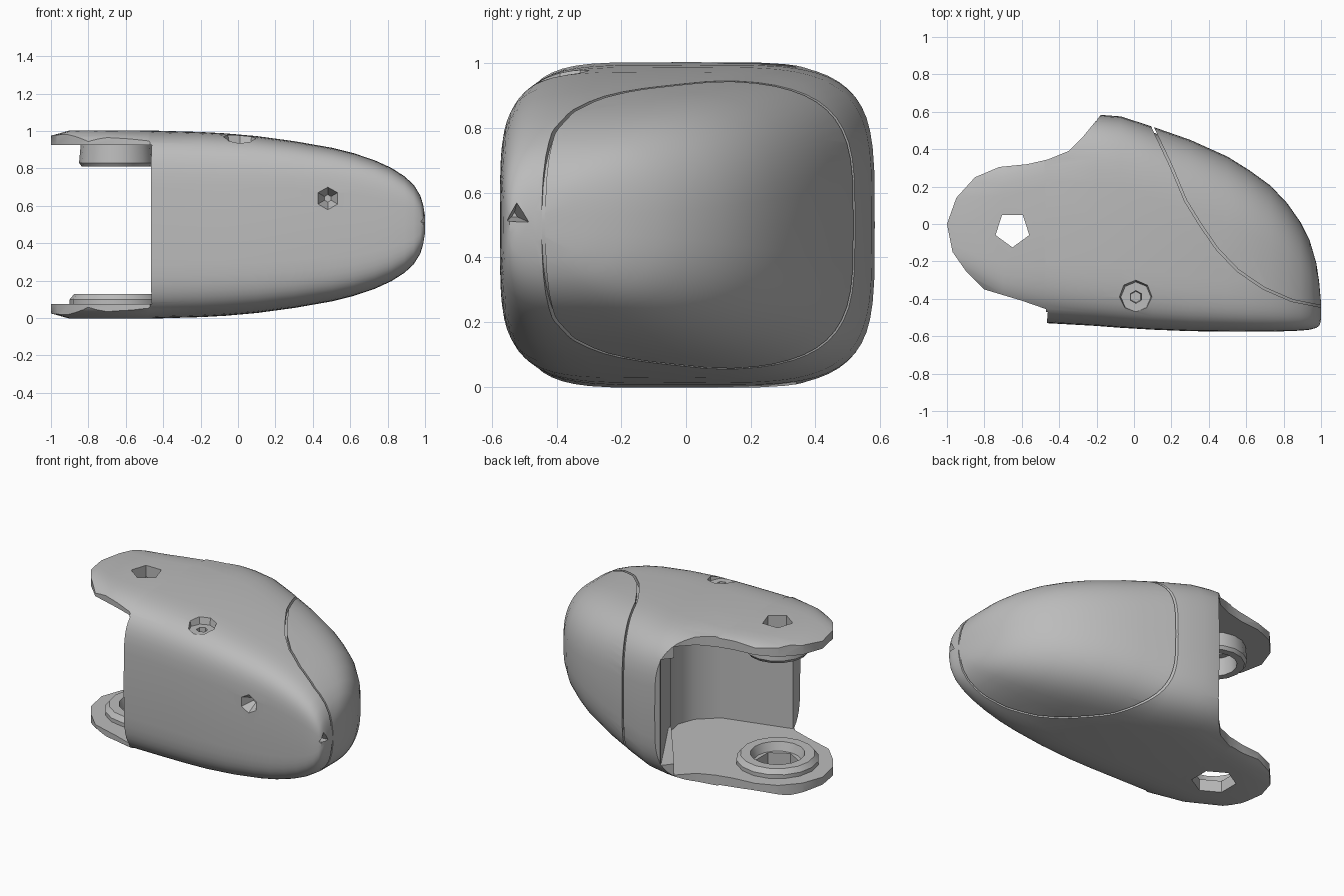
import bpy
import bmesh
import math
from mathutils import Matrix, Vector

cube = bpy.data.objects.get("Cube")
if cube:
    bpy.data.objects.remove(cube, do_unlink=True)

grey = bpy.data.materials.new("plain grey")
grey.use_nodes = True
COLOUR = (0.5, 0.5, 0.5, 1)
grey.diffuse_color = COLOUR
grey.node_tree.nodes["Principled BSDF"].inputs["Base Color"].default_value = COLOUR


def finish(name, bm):
    bmesh.ops.recalc_face_normals(bm, faces=bm.faces)
    mesh = bpy.data.meshes.new(name)
    bm.to_mesh(mesh)
    bm.free()
    mesh.materials.append(grey)
    obj = bpy.data.objects.new(name, mesh)
    bpy.context.collection.objects.link(obj)
    return obj


def bridge(bm, rings, closed=False):
    pairs = list(zip(rings, rings[1:] + rings[:1]))
    for a, b in pairs if closed else pairs[:-1]:
        n = len(a)
        for i in range(n):
            j = (i + 1) % n
            bm.faces.new((a[i], a[j], b[j], b[i]))


def loft(name, shrink=0.0, segments=56):
    """Sections along x: x, y min, y max, z half height, front and back squareness."""
    bm = bmesh.new()
    rings = []
    for x, y0, y1, h, front, back in STATIONS:
        ring = []
        for i in range(segments):
            a = 2 * math.pi * i / segments
            c, s = math.cos(a), math.sin(a)
            p = back if c > 0 else front
            cy = math.copysign(abs(c) ** (2 / p), c)
            cz = math.copysign(abs(s) ** (2 / p), s)
            k = max((y1 - y0) / 2 - shrink, 0.02)
            hz = max(h - shrink, 0.01)
            ring.append(bm.verts.new((x, (y0 + y1) / 2 + cy * k, 0.5 + cz * hz)))
        rings.append(ring)
    bridge(bm, rings)
    bm.faces.new(rings[0])
    bm.faces.new(rings[-1])
    return finish(name, bm)


def prism(name, outline, z0=-0.2, z1=1.2):
    bm = bmesh.new()
    rings = [[bm.verts.new((x, y, z)) for x, y in outline] for z in (z0, z1)]
    bridge(bm, rings)
    for ring in rings:
        bm.faces.new(ring)
    return finish(name, bm)


def plug(name, start, end, r0, r1, sides):
    """Tapered cutter between two points."""
    start, end = Vector(start), Vector(end)
    axis = end - start
    matrix = Matrix.Translation((start + end) / 2) @ axis.to_track_quat("Z", "Y").to_matrix().to_4x4()
    bm = bmesh.new()
    bmesh.ops.create_cone(bm, cap_ends=True, segments=sides, radius1=r0,
                          radius2=r1, depth=axis.length, matrix=matrix)
    return finish(name, bm)


def ring_boss(name, profile, segments=16):
    """Closed radius / height profile turned around the hinge axis."""
    bm = bmesh.new()
    rings = []
    for r, z in profile:
        rings.append([bm.verts.new((HINGE[0] + r * math.cos(2 * math.pi * i / segments),
                                    HINGE[1] + r * math.sin(2 * math.pi * i / segments), z))
                      for i in range(segments)])
    bridge(bm, rings, closed=True)
    return finish(name, bm)


def combine(obj, steps):
    for operation, cutter in steps:
        mod = obj.modifiers.new(operation.lower(), "BOOLEAN")
        mod.operation = operation
        mod.solver = "EXACT"
        mod.object = cutter
        cutter.hide_render = True
    graph = bpy.context.evaluated_depsgraph_get()
    graph.update()
    mesh = bpy.data.meshes.new_from_object(obj.evaluated_get(graph))
    obj.modifiers.clear()
    obj.data = mesh
    mesh.materials.clear()
    mesh.materials.append(grey)
    for poly in mesh.polygons:
        poly.material_index = 0


HINGE = (-0.65, -0.03)
STATIONS = [
    (-1.0, -0.3, 0.3, 0.475, 4, 4), (-0.9, -0.34, 0.34, 0.503, 5, 5),
    (-0.7, -0.47, 0.41, 0.503, 5, 5), (-0.48, -0.53, 0.5, 0.503, 5, 5),
    (-0.47, -0.53, 0.585, 0.503, 5, 4.3), (-0.2, -0.545, 0.585, 0.495, 5, 4.2),
    (-0.07, -0.555, 0.575, 0.488, 5, 4), (0.1, -0.565, 0.52, 0.473, 5.1, 3.6),
    (0.3, -0.573, 0.45, 0.446, 5.2, 3.2), (0.5, -0.575, 0.36, 0.411, 5.2, 2.9),
    (0.62, -0.575, 0.285, 0.381, 5.2, 2.8), (0.73, -0.575, 0.205, 0.344, 5, 2.7),
    (0.82, -0.573, 0.11, 0.303, 4.8, 2.6), (0.89, -0.57, 0.01, 0.258, 4.5, 2.6),
    (0.94, -0.565, -0.09, 0.212, 4.2, 2.6), (0.975, -0.555, -0.21, 0.155, 3.8, 2.6),
    (0.99, -0.545, -0.31, 0.105, 3.2, 2.6), (1.0, -0.52, -0.42, 0.045, 2.6, 2.6),
]

# Plan outline with the rounded hinge lugs
plan = [(-0.47, -0.7), (-0.47, -0.455), (-0.6, -0.41), (-0.8, -0.35), (-0.9, -0.25),
        (-0.97, -0.15), (-1.0, 0.0), (-0.95, 0.14), (-0.85, 0.25), (-0.72, 0.305),
        (-0.57, 0.32), (-0.46, 0.345), (-0.35, 0.39), (-0.27, 0.47), (-0.18, 0.58),
        (-0.15, 0.7), (1.1, 0.7), (1.1, -0.7)]
# Open hinge bay between the lugs, with a hollow reaching into the shell
bay = [(-1.1, -0.7), (-0.48, -0.7), (-0.46, -0.46), (-0.02, -0.34), (0.1, -0.23),
       (0.14, -0.12), (0.12, -0.01), (-0.25, 0.48), (-0.35, 0.7), (-1.1, 0.7)]
# Wider middle of the bay's rear edge
flare = [(-0.1, 0.0), (0.09, 0.0), (0.06, 0.1), (-0.195, 0.54), (-0.26, 0.75), (-0.5, 0.75)]
# Seam between the shell and the fingertip pad
seam = [(0.03, 0.7), (0.11, 0.51), (0.2, 0.32), (0.28, 0.13), (0.36, 0.0), (0.45, -0.13),
        (0.56, -0.245), (0.7, -0.34), (0.85, -0.405), (1.0, -0.435), (1.1, -0.45)]


def shifted(d):
    return [(x + d, y + d) for x, y in seam]


corner = [(1.3, 0.9)]
helpers = {
    "plan": prism("plan_cutter", plan),
    "bay": prism("bay_cutter", bay, 0.075, 0.925),
    "flare": prism("flare_cutter", flare, 0.15, 0.85),
    "pad": prism("pad_cutter", seam + corner),
    "shell": prism("shell_cutter", shifted(-0.009) + corner),
    "seam": prism("seam_cutter", shifted(-0.04) + shifted(0.04)[::-1]),
    "top_hole": plug("top_hole_cutter", (*HINGE, 0.87), (*HINGE, 1.2), 0.095, 0.095, 5),
    "low_hole": plug("low_hole_cutter", (*HINGE, -0.1), (*HINGE, 0.2), 0.135, 0.135, 6),
    "screw": plug("screw_cutter", (0.01, -0.39, 1.02), (0.01, -0.39, 0.935), 0.1, 0.08, 8),
    "screw_core": plug("screw_core_cutter", (0.01, -0.39, 0.95), (0.01, -0.39, 0.85), 0.035, 0.03, 6),
    "side_hole": plug("side_hole_cutter", (0.48, -0.6, 0.64), (0.48, -0.5, 0.64), 0.075, 0.02, 6),
    "notch": plug("notch_cutter", (1.03, -0.52, 0.53), (0.9, -0.53, 0.53), 0.05, 0.01, 3),
}

# Shell with lugs, hinge bay and screw holes
shell = loft("shell")
combine(shell, [("INTERSECT", helpers["plan"])] + [
    ("DIFFERENCE", helpers[key]) for key in
    ("bay", "flare", "shell", "top_hole", "low_hole", "screw", "screw_core", "side_hole", "notch")])

# Fingertip pad and the recessed floor of the seam
pad = loft("fingertip_pad")
combine(pad, [("INTERSECT", helpers["pad"])])
seam_floor = loft("seam_floor", shrink=0.03)
combine(seam_floor, [("INTERSECT", helpers["seam"])])

# Hinge bosses inside the lugs
upper = ring_boss("upper_hinge_boss", [(0.19, 0.94), (0.2, 0.83), (0.185, 0.81), (0.14, 0.81), (0.13, 0.94)])
lower = ring_boss("lower_hinge_boss", [(0.25, 0.06), (0.25, 0.1), (0.225, 0.13), (0.165, 0.13), (0.14, 0.06)])

for cutter in helpers.values():
    bpy.data.objects.remove(cutter, do_unlink=True)

# Smooth shading with crisp edges
bpy.ops.object.select_all(action="DESELECT")
for part in (shell, pad, seam_floor, upper, lower):
    part.select_set(True)
bpy.context.view_layer.objects.active = shell
bpy.ops.object.shade_smooth_by_angle(angle=math.radians(32))
